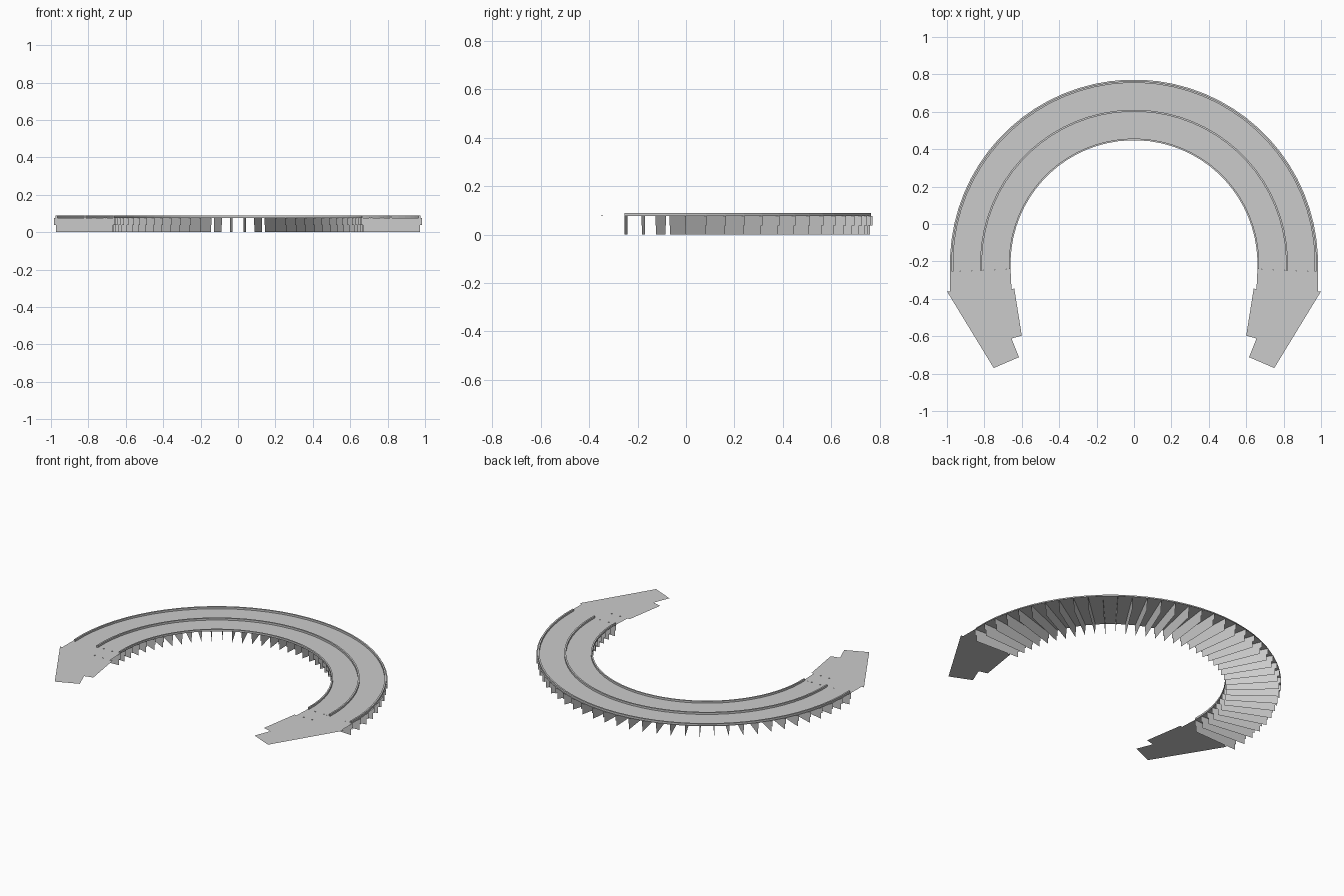
import bpy, math

if "Cube" in bpy.data.objects:
    bpy.data.objects.remove(bpy.data.objects["Cube"])

CY = -0.212          # y of the arc centre
Z = 0.076            # deck level
N = 37               # 5 degree steps, from -2.5 to 182.5
ANGLES = [math.radians(-2.5 + 5 * i) for i in range(N + 1)]


def make(name, verts, faces):
    me = bpy.data.meshes.new(name)
    me.from_pydata(verts, [], faces)
    me.update()
    ob = bpy.data.objects.new(name, me)
    bpy.context.collection.objects.link(ob)
    return ob


def at(r, a, z):
    return (r * math.cos(a), CY + r * math.sin(a), z)


def sweep(name, profile, closed):
    """Sweep an (r, z) profile round the arc."""
    k = len(profile)
    verts = [at(r, a, z) for a in ANGLES for r, z in profile]
    faces = []
    for i in range(N):
        for j in range(k if closed else k - 1):
            j2 = (j + 1) % k
            faces.append((i * k + j, i * k + j2, (i + 1) * k + j2, (i + 1) * k + j))
    if closed:
        faces += [tuple(reversed(range(k))), tuple(range(N * k, N * k + k))]
    return make(name, verts, faces)


# flat curved deck
sweep("deck", [(0.66, Z), (0.984, Z)], False)

# three raised rails following the arc
for name, r0, r1 in (("inner_rail", 0.660, 0.669),
                     ("middle_rail", 0.813, 0.823),
                     ("outer_rail", 0.967, 0.977)):
    sweep(name, [(r0, Z), (r1, Z), (r1, 0.088), (r0, 0.088)], True)

# radial fins hanging under the deck, stepped at mid height
fin = [(0.67, 0), (0.973, 0), (0.973, 0.038), (0.984, 0.038),
       (0.984, Z), (0.66, Z), (0.66, 0.038), (0.67, 0.038)]
k = len(fin)
make("support_fins",
     [at(r, a, z) for a in ANGLES for r, z in fin],
     [tuple(range(i * k, i * k + k)) for i in range(N + 1)])

# flat end plates and their small studs, one per side
end = [(0.983, -0.255), (0.984, -0.36), (1.0, -0.36), (0.75, -0.77),
       (0.615, -0.712), (0.655, -0.612), (0.60, -0.597), (0.64, -0.345),
       (0.655, -0.35), (0.66, -0.241)]
for side, s in (("right", 1), ("left", -1)):
    order = range(len(end)) if s < 0 else reversed(range(len(end)))
    make(side + "_end_plate", [(s * x, y, Z) for x, y in end], [tuple(order)])
    for x, y in ((0.715, -0.243), (0.775, -0.243), (0.705, -0.347), (0.765, -0.347)):
        bpy.ops.mesh.primitive_cylinder_add(vertices=6, radius=0.004, depth=0.003,
                                            location=(s * x, y, Z + 0.0015))
        bpy.context.object.name = side + "_stud"
